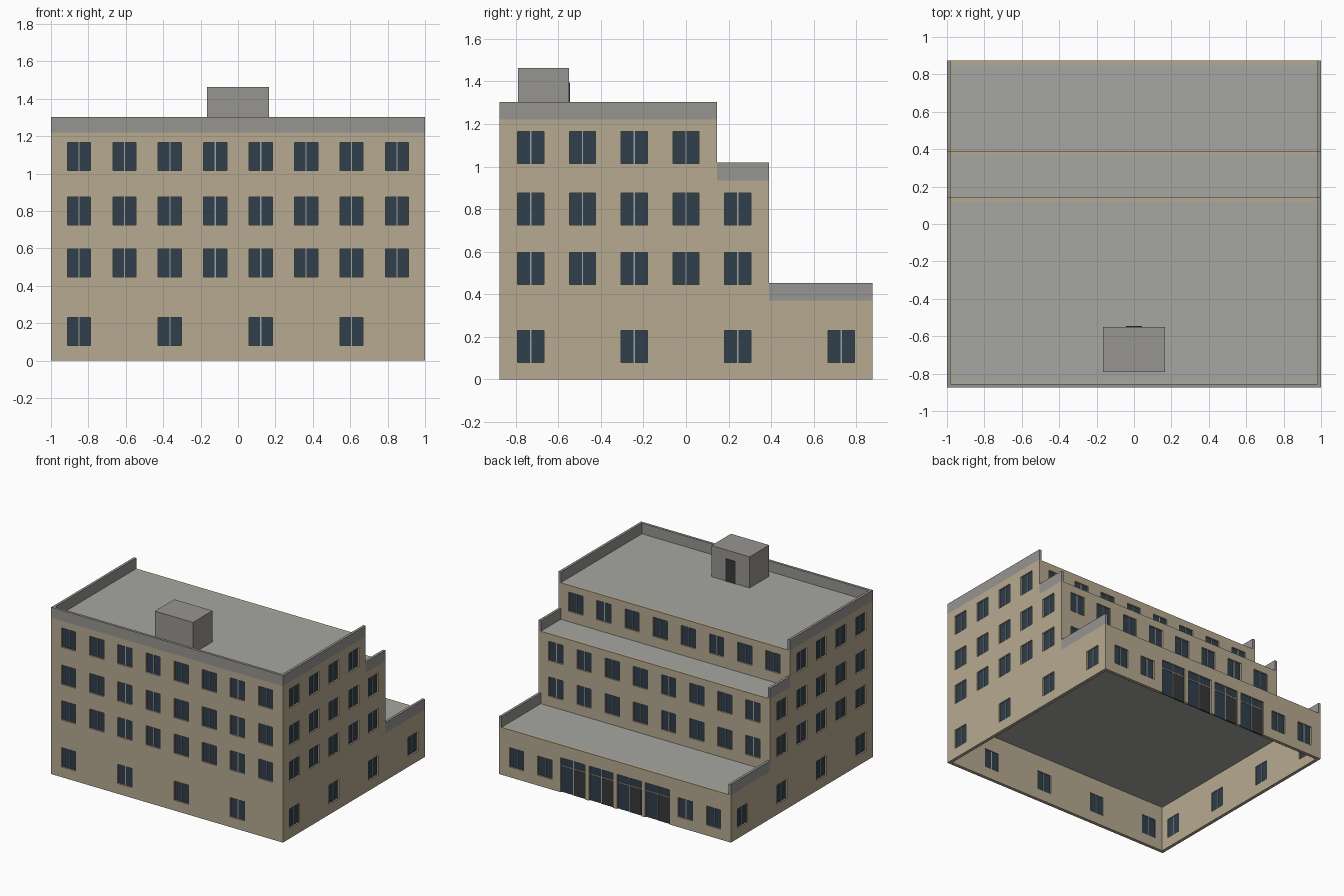
import bpy, bmesh
from mathutils import Vector

if "Cube" in bpy.data.objects:
    bpy.data.objects.remove(bpy.data.objects["Cube"])


def material(name, rgb):
    m = bpy.data.materials.new(name)
    m.diffuse_color = (*rgb, 1)
    m.use_nodes = True
    m.node_tree.nodes["Principled BSDF"].inputs["Base Color"].default_value = m.diffuse_color
    return m


TAN = material("tan_wall", (0.47, 0.40, 0.28))
ROOF = material("roof_grey", (0.38, 0.38, 0.36))
CAP = material("parapet_grey", (0.31, 0.30, 0.28))
GLASS = material("dark_glass", (0.03, 0.05, 0.07))
FRAME = material("frame_grey", (0.35, 0.37, 0.38))
LEAF = material("door_grey", (0.04, 0.04, 0.04))

T = 0.025                                    # wall thickness
TIERS = [(0.145, 1.22), (0.39, 0.935), (0.875, 0.37)]   # back edge y, roof z
ROWS = [0.155, 0.522, 0.80, 1.09]            # window centre heights
STEP = 0.243
COLS = [(i - 3.5) * STEP for i in range(8)]
SIDE = [(i - 3) * STEP for i in range(7)]


def finish(name, bm, mat):
    bmesh.ops.recalc_face_normals(bm, faces=bm.faces)
    me = bpy.data.meshes.new(name)
    bm.to_mesh(me)
    bm.free()
    me.materials.append(mat)
    ob = bpy.data.objects.new(name, me)
    bpy.context.collection.objects.link(ob)
    return ob


def add_box(bm, a, b):
    vs = bmesh.ops.create_cube(bm, size=1)["verts"]
    for v in vs:
        v.co = Vector([(a[i] + b[i]) / 2 + v.co[i] * abs(b[i] - a[i]) for i in range(3)])


def boxes(name, mat, pairs):
    bm = bmesh.new()
    for a, b in pairs:
        add_box(bm, a, b)
    return finish(name, bm, mat)


def window(u, z, w=0.124, h=0.15):
    return (u - w / 2, u + w / 2, z - h / 2, z + h / 2)


def wall(name, place, u0, u1, z0, z1, windows, doors=(), top=None):
    """Wall with real openings; place(u, z, depth) maps to world space."""
    holes = list(windows) + list(doors)
    us = {u0, u1} | {x for h in holes for x in h[:2]}
    zs = {z0, z1} | {x for h in holes for x in h[2:]}
    if top:
        us |= {y for y, _ in TIERS}
        zs |= {z for _, z in TIERS}
    us, zs = sorted(us), sorted(zs)
    bm = bmesh.new()
    for a, b in zip(us, us[1:]):
        for c, d in zip(zs, zs[1:]):
            u, z = (a + b) / 2, (c + d) / 2
            if any(h[0] < u < h[1] and h[2] < z < h[3] for h in holes):
                continue
            if top and z > top(u):
                continue
            bm.faces.new([bm.verts.new(place(p, q, 0)) for p, q in ((a, c), (b, c), (b, d), (a, d))])
    bmesh.ops.remove_doubles(bm, verts=bm.verts, dist=1e-5)
    ext = bmesh.ops.extrude_face_region(bm, geom=bm.faces[:], use_keep_orig=True)
    shift = place(0, 0, T) - place(0, 0, 0)
    bmesh.ops.translate(bm, vec=shift, verts=[g for g in ext["geom"] if isinstance(g, bmesh.types.BMVert)])
    finish(name, bm, TAN)
    # glass and thin mullions
    boxes(name + "_glass", GLASS, [(place(h[0], h[2], 0.012), place(h[1], h[3], 0.018)) for h in holes])
    bars = [(place((h[0] + h[1]) / 2 - 0.003, h[2], 0.007), place((h[0] + h[1]) / 2 + 0.003, h[3], 0.021))
            for h in holes]
    leaves = []
    for a, b, c, d in doors:
        zt = d - 0.065
        bars.append((place(a, zt, 0.007), place(b, zt + 0.006, 0.021)))
        m = (a + b) / 2
        leaves.append((place(a + 0.006, c, 0.008), place(m - 0.003, zt, 0.02)))
    boxes(name + "_mullions", FRAME, bars)
    if leaves:
        boxes(name + "_door_leaves", LEAF, leaves)


# front wall
wall("front_wall", lambda u, z, d: Vector((u, -0.875 + d, z)), -1 + T, 1 - T, 0, 1.22,
     [window(x, z) for z in ROWS[1:] for x in COLS] + [window(x, ROWS[0]) for x in COLS[::2]])


# stepped side walls
def roof_at(y):
    return next(z for edge, z in TIERS if y < edge)


side_windows = ([window(y, ROWS[0]) for y in SIDE[::2]]
                + [window(y, z) for z in ROWS[1:3] for y in SIDE[:5]]
                + [window(y, ROWS[3]) for y in SIDE[:4]])
for name, s in (("right", 1), ("left", -1)):
    wall(name + "_wall", lambda u, z, d, s=s: Vector((s * (1 - d), u, z)), -0.875, 0.875, 0, 1.22,
         side_windows, top=roof_at)

# set-back rear walls, entrance doors in the lowest one
back_specs = [
    ("upper_back_wall", 0.935, [window(x, ROWS[3]) for x in COLS], []),
    ("middle_back_wall", 0.37, [window(x, z) for z in ROWS[1:3] for x in COLS], []),
    ("lower_back_wall", 0.0, [window(x, ROWS[0]) for x in COLS[:2] + COLS[6:]],
     [(x - 0.105, x + 0.105, 0.0, 0.27) for x in COLS[2:6]]),
]
for (edge, roof), (name, z0, wins, doors) in zip(TIERS, back_specs):
    wall(name, lambda u, z, d, e=edge: Vector((u, e - d, z)), -1 + T, 1 - T, z0, roof, wins, doors)

# roof decks; the lowest spans the whole plan as the ground-floor ceiling
for name, start, (edge, z) in zip(("main_roof", "middle_terrace", "lower_terrace"),
                                  (-0.85, 0.12, -0.85), TIERS):
    boxes(name, ROOF, [((-1 + T, start, z - 0.015), (1 - T, edge - T, z))])

# parapets
P = 0.02
prev = -0.875
for name, (edge, z) in zip(("main_parapet", "middle_parapet", "lower_parapet"), TIERS):
    pairs = [((s * (1 - P), prev, z), (s, edge, z + 0.083)) for s in (-1, 1)]
    if prev < -0.8:
        pairs.append(((-1 + P, -0.875, z), (1 - P, -0.875 + P, z + 0.083)))
    boxes(name, CAP, pairs)
    prev = edge

# rooftop stair house with door
boxes("stair_house", CAP, [((-0.165, -0.79, 1.22), (0.165, -0.55, 1.463))])
boxes("stair_house_door", LEAF, [((-0.043, -0.552, 1.22), (0.043, -0.546, 1.395))])
